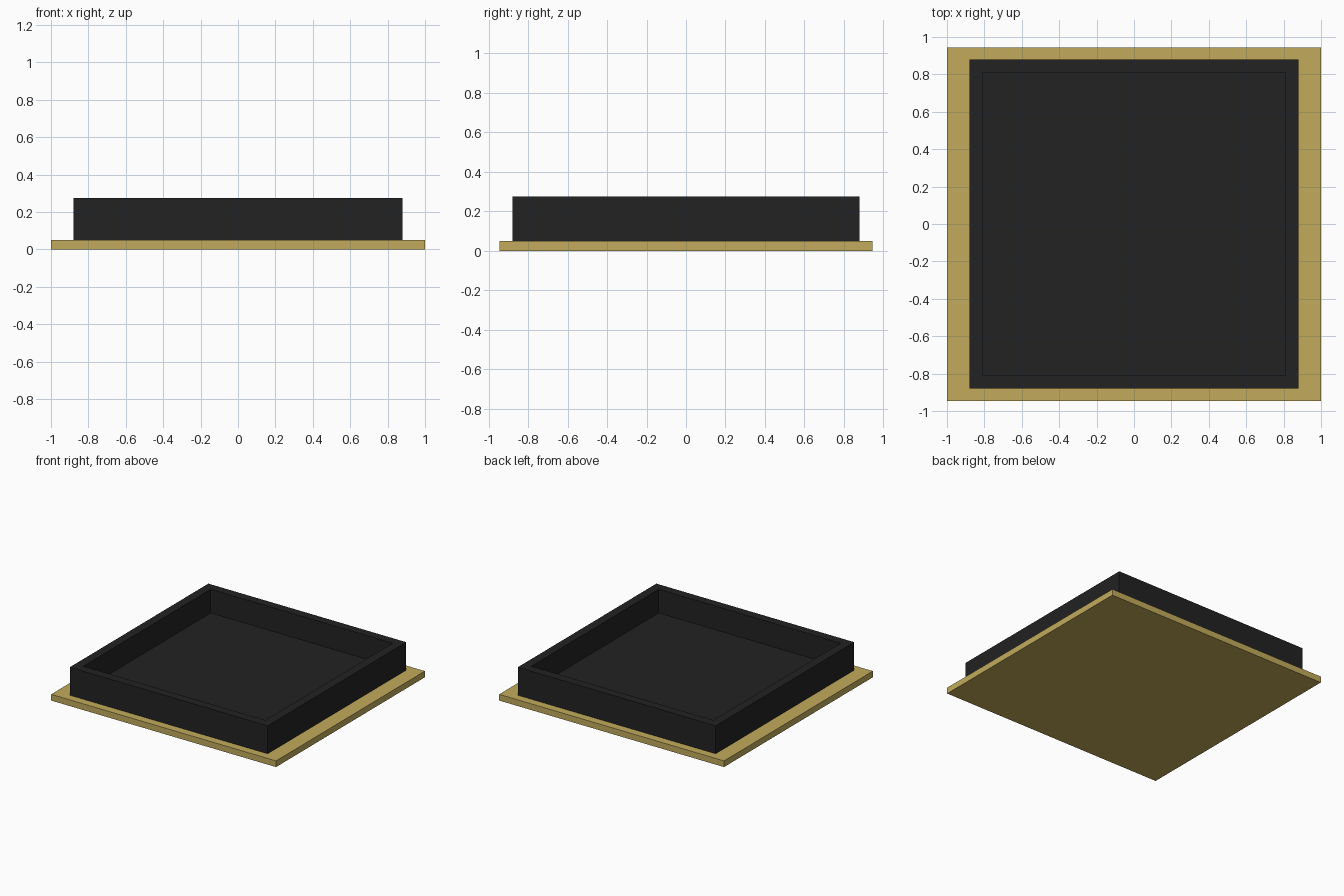
import bpy, bmesh

if "Cube" in bpy.data.objects:
    bpy.data.objects.remove(bpy.data.objects["Cube"])


def material(name, rgb):
    m = bpy.data.materials.new(name)
    m.diffuse_color = (*rgb, 1)
    m.use_nodes = True
    m.node_tree.nodes["Principled BSDF"].inputs["Base Color"].default_value = m.diffuse_color
    return m


def box(name, half_x, half_y, z0, z1, mat):
    bm = bmesh.new()
    bmesh.ops.create_cube(bm, size=1)
    for v in bm.verts:
        v.co = (v.co.x * 2 * half_x, v.co.y * 2 * half_y, z1 if v.co.z > 0 else z0)
    me = bpy.data.meshes.new(name)
    bm.to_mesh(me)
    bm.free()
    me.materials.append(mat)
    ob = bpy.data.objects.new(name, me)
    bpy.context.collection.objects.link(ob)
    return ob


gold = material("muted gold", (0.54, 0.41, 0.107))
black = material("soft black", (0.016, 0.016, 0.016))

# Flat base plate
box("base_plate", 1.0, 0.945, 0.0, 0.05, gold)

# Raised tray: inset the top face, then sink it to form the recess
tray = box("tray", 0.88, 0.88, 0.05, 0.275, black)
bm = bmesh.new()
bm.from_mesh(tray.data)
top = max(bm.faces, key=lambda f: f.calc_center_median().z)
bmesh.ops.inset_region(bm, faces=[top], thickness=0.1)
floor = bmesh.ops.extrude_discrete_faces(bm, faces=[top])["faces"][0]
for v in floor.verts:
    v.co.z = 0.085
bmesh.ops.recalc_face_normals(bm, faces=bm.faces)
bm.to_mesh(tray.data)
bm.free()
